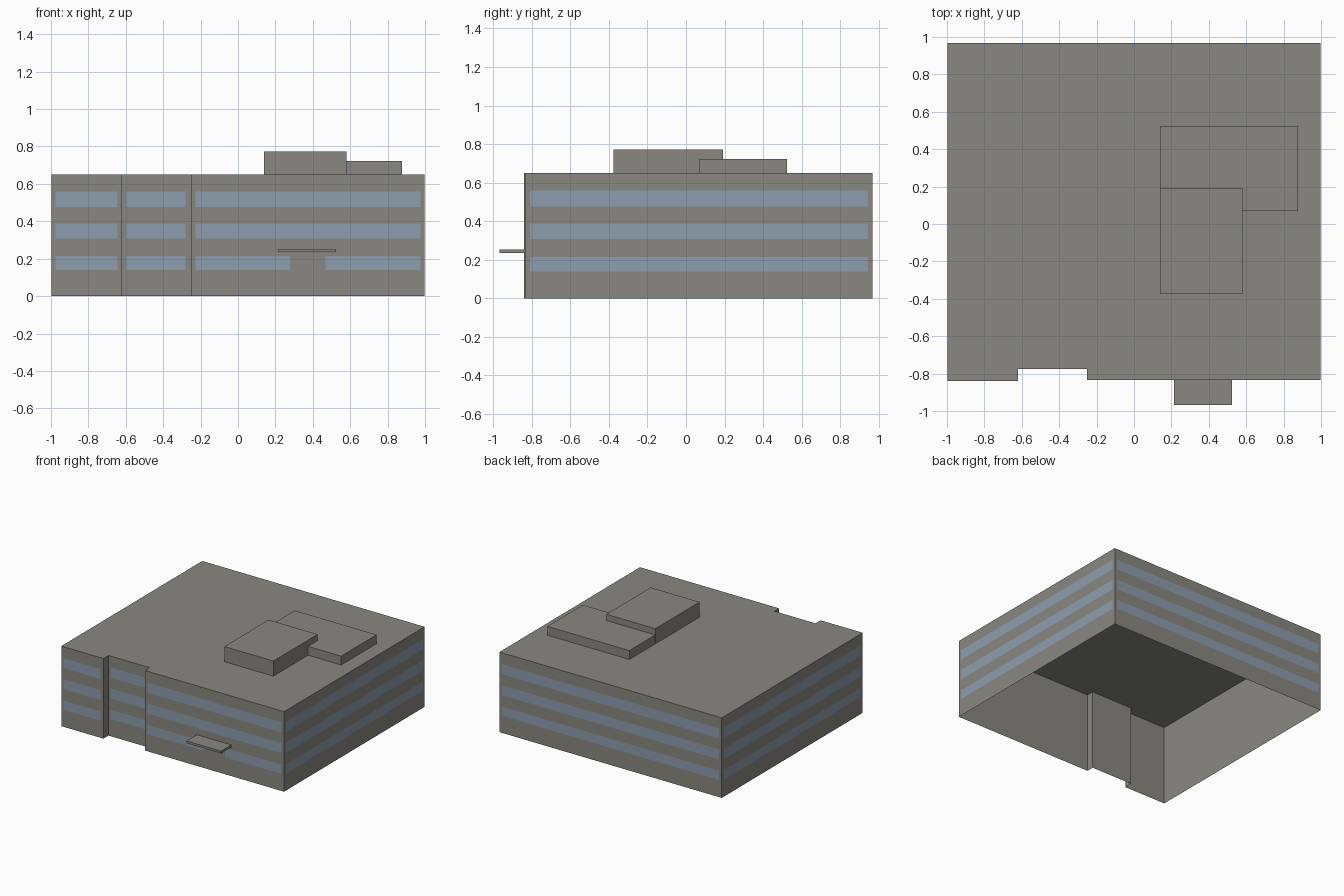
import bpy
import bmesh

if "Cube" in bpy.data.objects:
    bpy.data.objects.remove(bpy.data.objects["Cube"], do_unlink=True)


def material(name, colour):
    mat = bpy.data.materials.new(name)
    mat.use_nodes = True
    mat.diffuse_color = (*colour, 1)
    mat.node_tree.nodes["Principled BSDF"].inputs["Base Color"].default_value = (*colour, 1)
    return mat


concrete = material("warm grey concrete", (0.25, 0.245, 0.215))
glass = material("blue grey glass", (0.27, 0.34, 0.42))


def finish(name, bm, mat):
    mesh = bpy.data.meshes.new(name)
    bm.to_mesh(mesh)
    bm.free()
    mesh.materials.append(mat)
    obj = bpy.data.objects.new(name, mesh)
    bpy.context.collection.objects.link(obj)
    return obj


def prism(name, outline, bottom, top, closed=False):
    """Extrude a counter-clockwise outline, leaving the underside open unless closed."""
    bm = bmesh.new()
    low = [bm.verts.new((x, y, bottom)) for x, y in outline]
    high = [bm.verts.new((x, y, top)) for x, y in outline]
    bm.faces.new(high)
    if closed:
        bm.faces.new(low[::-1])
    for i in range(len(outline)):
        j = (i + 1) % len(outline)
        bm.faces.new((low[i], low[j], high[j], high[i]))
    return finish(name, bm, concrete)


def rectangle(x0, x1, y0, y1):
    return [(x0, y0), (x1, y0), (x1, y1), (x0, y1)]


# Main shell, with the recessed bay in the front wall and an open underside
ROOF = 0.65
FRONT, WING, BAY, BACK = -0.835, -0.84, -0.775, 0.967
SIDE = 0.998
prism("building_shell", [
    (-SIDE, WING), (-0.62, WING), (-0.62, BAY), (-0.25, BAY),
    (-0.25, FRONT), (SIDE, FRONT), (SIDE, BACK), (-SIDE, BACK)], 0, ROOF)

# Rooftop plant rooms
prism("tall_roof_block", rectangle(0.14, 0.58, -0.375, 0.193), ROOF, 0.773)
prism("low_roof_block", rectangle(0.141, 0.877, 0.07, 0.525), ROOF, 0.722)

# Entrance canopy
prism("entrance_canopy", rectangle(0.215, 0.525, -0.967, FRONT), 0.235, 0.253, True)

# Window bands, one flat strip per wall and storey, just proud of the wall
GAP = 0.002
STOREYS = {"ground": (0.14, 0.215), "middle": (0.307, 0.388), "upper": (0.477, 0.559)}


def window_band(name, start, end, storey):
    bottom, top = STOREYS[storey]
    bm = bmesh.new()
    corners = [(*start, bottom), (*end, bottom), (*end, top), (*start, top)]
    bm.faces.new([bm.verts.new(c) for c in corners])
    finish(f"{storey}_{name}_windows", bm, glass)


for storey in STOREYS:
    window_band("wing", (-0.975, WING - GAP), (-0.645, WING - GAP), storey)
    window_band("bay", (-0.6, BAY - GAP), (-0.28, BAY - GAP), storey)
    window_band("back", (0.975, BACK + GAP), (-0.975, BACK + GAP), storey)
    window_band("left", (SIDE + GAP, -0.81), (SIDE + GAP, 0.943), storey)
    window_band("right", (-SIDE - GAP, 0.943), (-SIDE - GAP, -0.81), storey)
    # The ground floor is split by the entrance
    spans = [(-0.227, 0.277), (0.468, 0.975)] if storey == "ground" else [(-0.227, 0.975)]
    for i, (x0, x1) in enumerate(spans):
        window_band(f"front_{i + 1}", (x0, FRONT - GAP), (x1, FRONT - GAP), storey)
